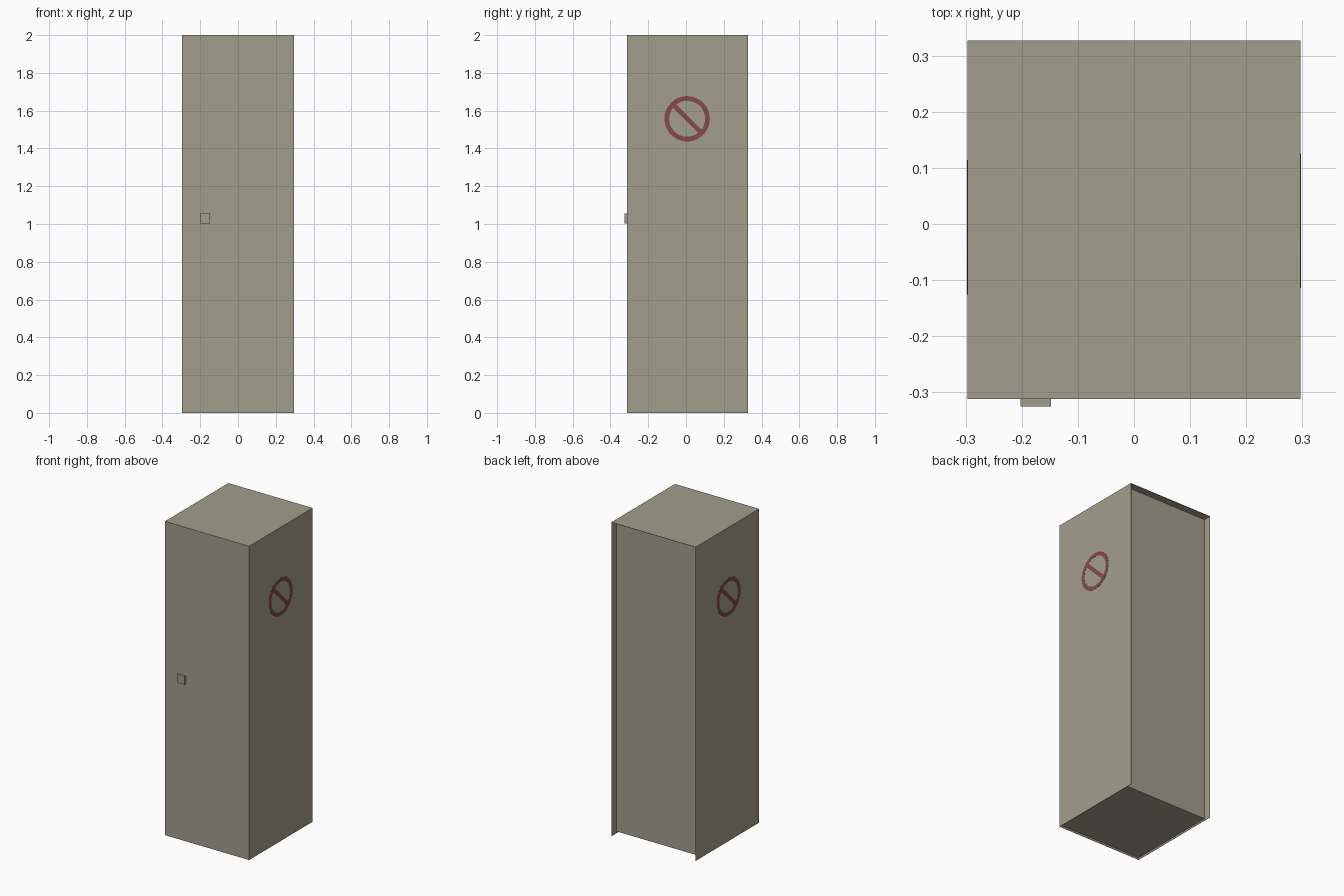
import bpy, bmesh, math
from mathutils import Matrix, Vector

if "Cube" in bpy.data.objects:
    bpy.data.objects.remove(bpy.data.objects["Cube"])


def material(name, rgb):
    m = bpy.data.materials.new(name)
    m.diffuse_color = (*rgb, 1)
    m.use_nodes = True
    m.node_tree.nodes["Principled BSDF"].inputs["Base Color"].default_value = m.diffuse_color
    return m


METAL = material("khaki_metal", (0.365, 0.346, 0.262))
RED = material("faded_red", (0.235, 0.068, 0.068))


def finish(name, bm, mat):
    bmesh.ops.recalc_face_normals(bm, faces=bm.faces)
    me = bpy.data.meshes.new(name)
    bm.to_mesh(me)
    bm.free()
    me.materials.append(mat)
    ob = bpy.data.objects.new(name, me)
    bpy.context.collection.objects.link(ob)
    return ob


def box(name, lo, hi, mat=METAL):
    lo, hi = Vector(lo), Vector(hi)
    bm = bmesh.new()
    bmesh.ops.create_cube(bm, size=1, matrix=Matrix.Translation((lo + hi) / 2)
                          @ Matrix.Diagonal((*(hi - lo), 1)))
    return finish(name, bm, mat)


W, Y0, Y1, H, T = 0.297, -0.312, 0.327, 2.0, 0.002
BACK, FLOOR = 0.279, 0.012   # recessed back sheet and floor sheet

# Sheet-metal shell
box("left_panel", (-W, Y0, 0), (-W + T, Y1, H))
box("right_panel", (W - T, Y0, 0), (W, Y1, H))
box("door_panel", (-W + T, Y0, 0), (W - T, Y0 + T, H))
box("top_panel", (-W + T, Y0 + T, H - T), (W - T, Y1, H))
box("back_panel", (-W + T, BACK - T, FLOOR), (W - T, BACK, H - T))
box("floor_panel", (-W + T, Y0 + T, FLOOR), (W - T, BACK - T, FLOOR + T))

# Door latch
box("latch", (-0.202, -0.325, 1.003), (-0.148, Y0, 1.055))


def prohibition_sign(name, side):
    """Flat ring with a diagonal bar, painted on a side panel."""
    R, r, n, half = 0.120, 0.095, 48, 0.012
    x0, x1 = W - 0.001, W + 0.0006
    bm = bmesh.new()
    # ring
    rings = [[bm.verts.new((x, rad * math.cos(2 * math.pi * i / n),
                            rad * math.sin(2 * math.pi * i / n))) for i in range(n)]
             for x, rad in ((x0, r), (x0, R), (x1, R), (x1, r))]
    for k in range(4):
        a, b = rings[k], rings[(k + 1) % 4]
        for i in range(n):
            j = (i + 1) % n
            bm.faces.new((a[i], a[j], b[j], b[i]))
    # bar from upper front to lower rear
    bmesh.ops.create_cube(bm, size=1, matrix=Matrix.Translation(((x0 + x1) / 2, 0, 0))
                          @ Matrix.Rotation(math.radians(-45), 4, 'X')
                          @ Matrix.Diagonal((x1 - x0, 2 * r + 0.004, 2 * half, 1)))
    bm.transform(Matrix.Translation((0, 0.006, 1.557)))
    if side < 0:
        bm.transform(Matrix.Rotation(math.pi, 4, 'Z'))
    finish(name, bm, RED)


prohibition_sign("right_sign", 1)
prohibition_sign("left_sign", -1)
